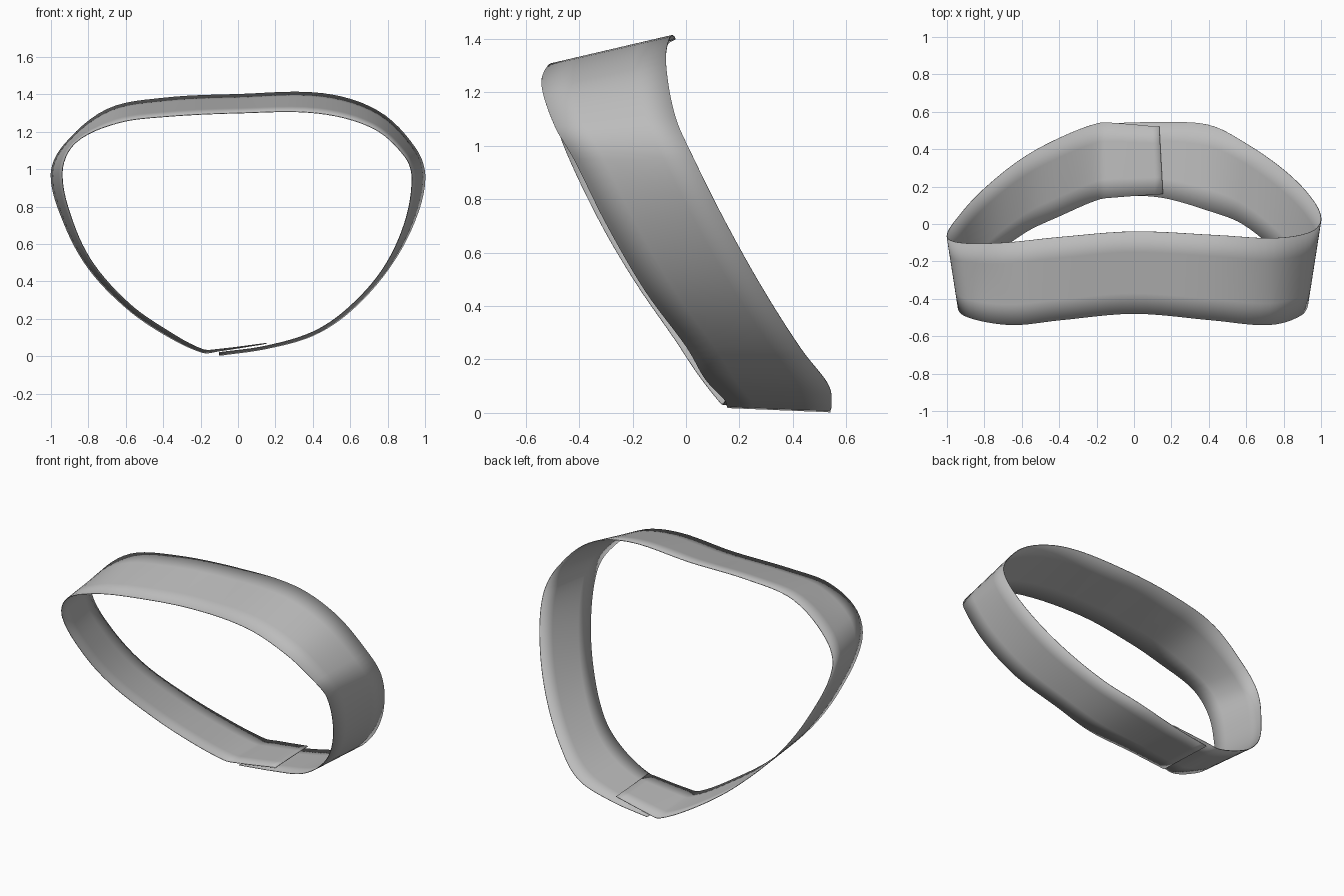
import bpy
import bmesh
from mathutils import Vector
from mathutils.geometry import interpolate_bezier

default_cube = bpy.data.objects.get("Cube")
if default_cube:
    bpy.data.objects.remove(default_cube, do_unlink=True)

STEPS = 6        # samples between neighbouring stations
ACROSS = 4       # faces across the strap width
THICKNESS = 0.004

# Both edges run from the under-lapping end, round the loop, to the over-lapping end
BACK_EDGE = [
    (-.1, .54, .004), (.15, .545, .04), (.4, .53, .11), (.6, .43, .24),
    (.8, .29, .46), (.94, .15, .71), (1, .03, .95), (.95, -.04, 1.11),
    (.75, -.075, 1.31), (.45, -.06, 1.405), (0, -.04, 1.4),
    (-.4, -.07, 1.38), (-.7, -.1, 1.32), (-.93, -.1, 1.13),
    (-1, -.065, .97), (-.93, .05, .71), (-.8, .19, .47), (-.6, .35, .26),
    (-.4, .46, .12), (-.19, .54, .02), (-.1, .54, .028), (.135, .52, .065),
]
FRONT_EDGE = [
    (-.1, .155, .02), (.15, .14, .055), (.4, .07, .13), (.58, 0, .25),
    (.77, -.155, .46), (.89, -.3, .71), (.93, -.42, .95), (.89, -.49, 1.07),
    (.72, -.54, 1.22), (.42, -.515, 1.3), (0, -.48, 1.3),
    (-.4, -.515, 1.28), (-.65, -.54, 1.245), (-.87, -.505, 1.14),
    (-.94, -.45, .98), (-.88, -.32, .71), (-.77, -.19, .49),
    (-.58, -.045, .28), (-.39, .045, .145), (-.19, .13, .037),
    (-.1, .142, .038), (.155, .16, .07),
]


def smooth_path(coordinates):
    """Pass a smooth curve through the given points."""
    points = [Vector(c) for c in coordinates]
    last = len(points) - 1
    tangents = [
        (points[min(i + 1, last)] - points[max(i - 1, 0)]).normalized()
        for i in range(len(points))
    ]
    path = [points[0]]
    for i in range(last):
        start, end = points[i], points[i + 1]
        reach = (end - start).length / 3
        path += interpolate_bezier(
            start, start + tangents[i] * reach,
            end - tangents[i + 1] * reach, end, STEPS + 1,
        )[1:]
    return path


def make_material(name, colour):
    material = bpy.data.materials.new(name)
    material.use_nodes = True
    material.diffuse_color = colour
    shader = material.node_tree.nodes["Principled BSDF"]
    shader.inputs["Base Color"].default_value = colour
    shader.inputs["Roughness"].default_value = 0.7
    return material


def loft_strap(name, front, back, material):
    """Stretch a ribbon of faces between the two edge paths."""
    bm = bmesh.new()
    rows = [
        [bm.verts.new(a.lerp(b, k / ACROSS)) for k in range(ACROSS + 1)]
        for a, b in zip(front, back)
    ]
    for row, following in zip(rows, rows[1:]):
        for k in range(ACROSS):
            bm.faces.new((row[k], row[k + 1], following[k + 1], following[k]))
    mesh = bpy.data.meshes.new(name)
    bm.to_mesh(mesh)
    bm.free()
    mesh.materials.append(material)
    strap = bpy.data.objects.new(name, mesh)
    bpy.context.collection.objects.link(strap)

    # Thin fabric thickness
    solidify = strap.modifiers.new("fabric_thickness", "SOLIDIFY")
    solidify.thickness = THICKNESS
    solidify.offset = 0

    # Smooth band with crisp borders
    bpy.ops.object.select_all(action="DESELECT")
    strap.select_set(True)
    bpy.context.view_layer.objects.active = strap
    bpy.ops.object.shade_smooth_by_angle()
    return strap


# Overlapping strap loop
grey = make_material("light_grey_fabric", (0.5, 0.5, 0.5, 1))
loft_strap("strap", smooth_path(FRONT_EDGE), smooth_path(BACK_EDGE), grey)
